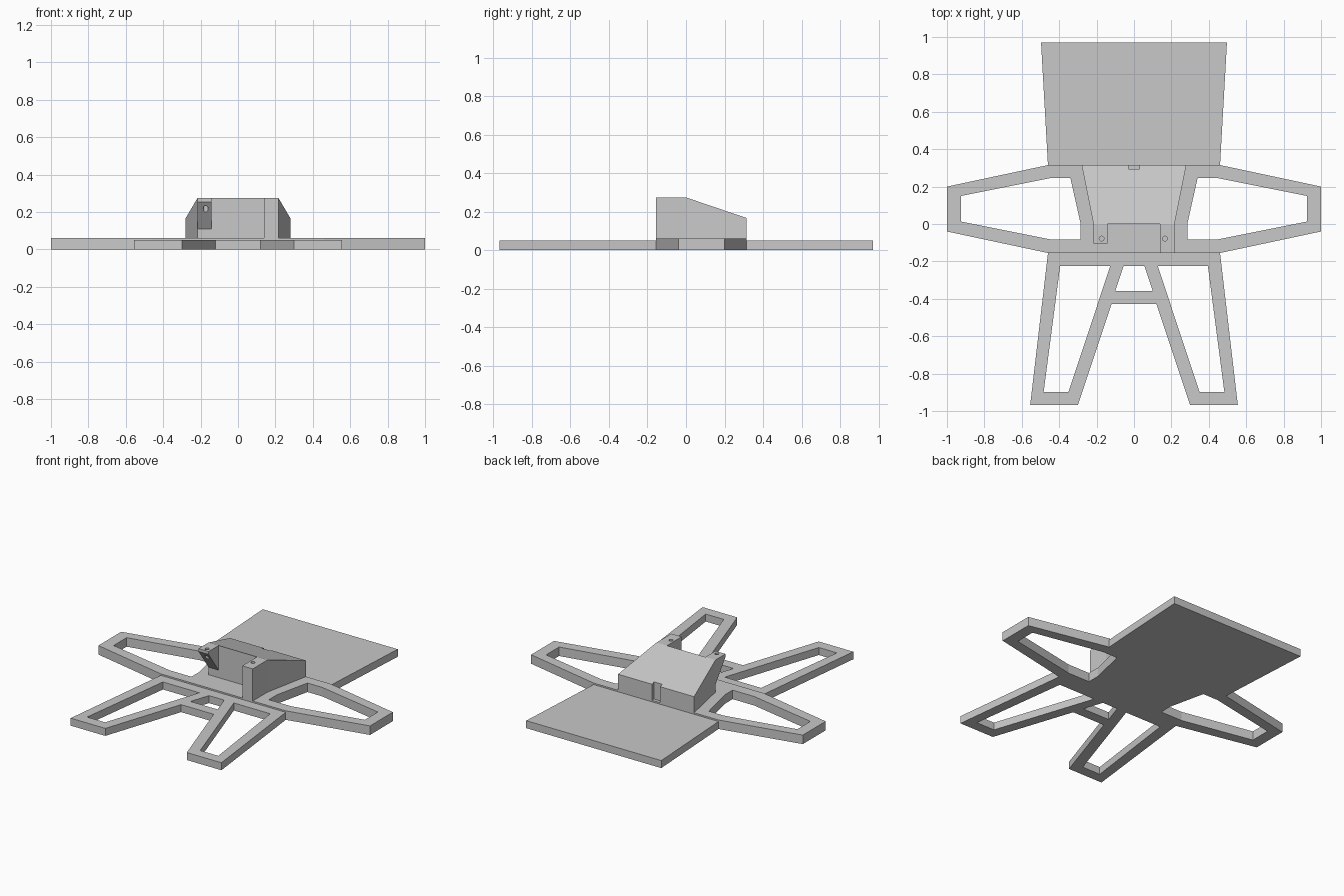
import bpy, bmesh
from math import cos, sin, tau

cube = bpy.data.objects.get("Cube")
if cube:
    bpy.data.objects.remove(cube)

grey = bpy.data.materials.new("light grey")
grey.use_nodes = True
grey.diffuse_color = (0.58, 0.58, 0.58, 1)
grey.node_tree.nodes["Principled BSDF"].inputs["Base Color"].default_value = (0.58, 0.58, 0.58, 1)


def prism(name, outline, bottom, top, holes=()):
    """Extrude a plan with holes between two heights, each a function of y."""
    bm = bmesh.new()
    for loop in (outline, *holes):
        verts = [bm.verts.new((x, y, 0)) for x, y in loop]
        for i, v in enumerate(verts):
            bm.edges.new((verts[i - 1], v))
    bmesh.ops.triangle_fill(bm, use_beauty=True, edges=bm.edges[:])
    low = bm.verts[:]
    ext = bmesh.ops.extrude_face_region(bm, geom=bm.faces[:], use_keep_orig=True)
    high = [g for g in ext["geom"] if isinstance(g, bmesh.types.BMVert)]
    for v in low:
        v.co.z = bottom(v.co.y)
    for v in high:
        v.co.z = top(v.co.y)
    bmesh.ops.recalc_face_normals(bm, faces=bm.faces[:])
    mesh = bpy.data.meshes.new(name)
    bm.to_mesh(mesh)
    bm.free()
    mesh.materials.append(grey)
    obj = bpy.data.objects.new(name, mesh)
    bpy.context.collection.objects.link(obj)
    return obj


def level(z):
    return lambda y: z


def flip(points):
    return [(-x, y) for x, y in points]


def symmetric(points):
    """Close a half outline with its mirror image."""
    return points + flip(points)[::-1]


def box(x0, x1, y0, y1):
    return [(x0, y0), (x1, y0), (x1, y1), (x0, y1)]


def circle(x, y, r=0.013, n=16):
    return [(x + r * cos(tau * i / n), y + r * sin(tau * i / n)) for i in range(n)]


FRONT, BACK, PLATE, THIN, TOP = -0.155, 0.315, 0.06, 0.05, 0.274

# Centre plate with open side arms
arm_hole = [(0.34, 0.245), (0.45, 0.245), (0.925, 0.15), (0.925, 0.013),
            (0.445, -0.083), (0.285, -0.083), (0.285, 0.0)]
prism("centre_plate_with_arms",
      symmetric([(0.46, BACK), (1, 0.2), (1, -0.04), (0.46, FRONT)]),
      level(0), level(PLATE), [arm_hole, flip(arm_hole)])

# Rear panel
prism("rear_panel", symmetric([(0.46, BACK), (0.497, 0.97)]), level(0), level(THIN))

# Front frame: two open legs joined by a crossbar
leg_hole = [(0.395, -0.225), (0.483, -0.897), (0.35, -0.897), (0.127, -0.225)]
middle_hole = symmetric([(0.056, -0.225), (0.1, -0.357)])
prism("front_legs",
      symmetric([(0.46, FRONT), (0.555, -0.967), (0.3, -0.967), (0.12, -0.427)]),
      level(0), level(THIN), [leg_hole, flip(leg_hole), middle_hole])

# Wedge body with a slot in its rear face
prism("wedge_body",
      symmetric([(0.217, 0), (0.28, BACK), (0.03, BACK), (0.03, 0.293)]),
      level(PLATE), lambda y: TOP - 0.34 * y)

# Left post, standing on the plate, with a pin hole
prism("left_post", box(0.14, 0.217, FRONT, 0), level(PLATE), level(TOP),
      [circle(0.165, -0.078)])

# Right bracket, overhanging with a slanted underside and a pin hole
prism("right_bracket", box(-0.217, -0.143, -0.105, 0),
      lambda y: 0.11 - 1.38 * y, level(TOP), [circle(-0.173, -0.078)])
